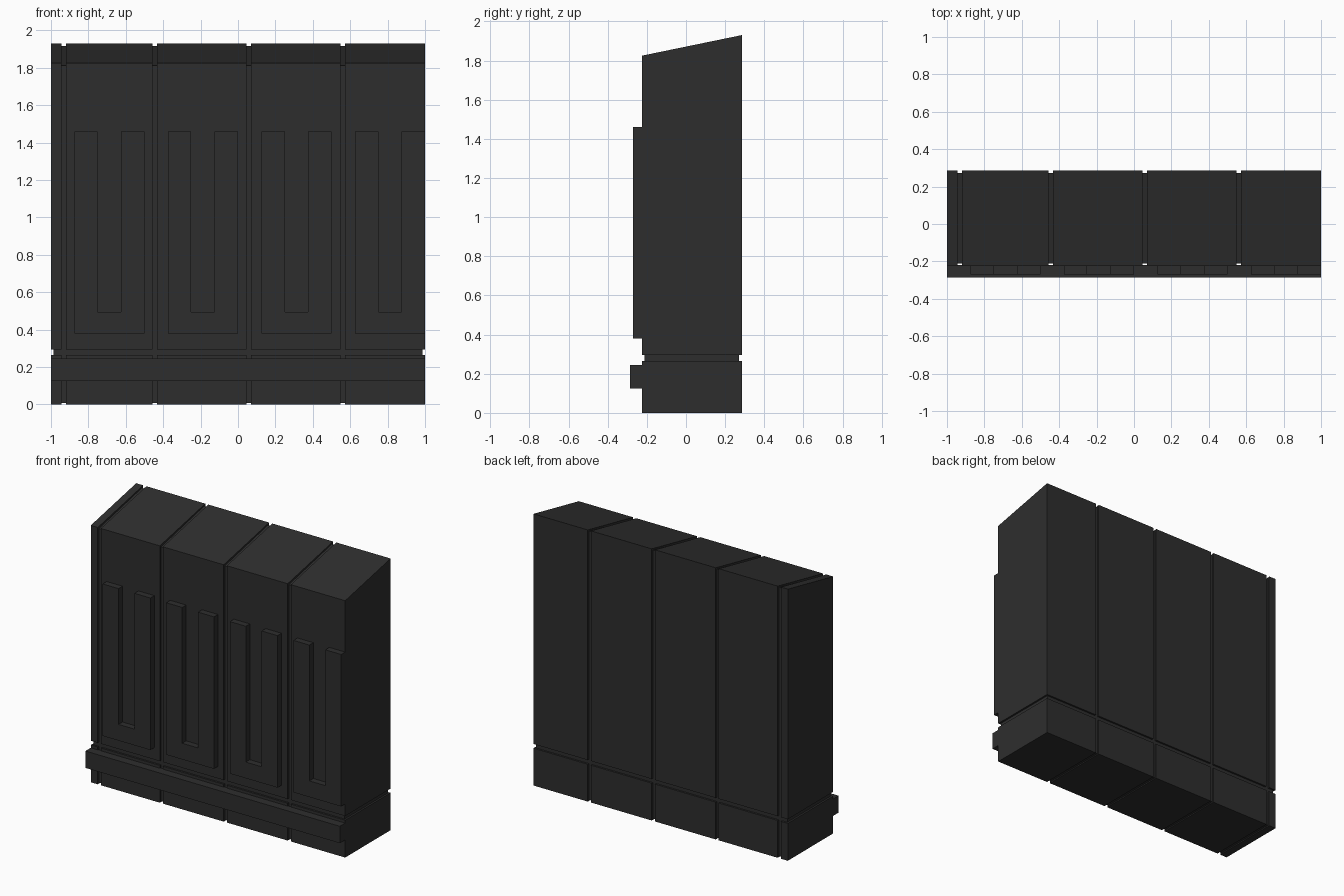
import bpy
import bmesh

cube = bpy.data.objects.get("Cube")
if cube:
    bpy.data.objects.remove(cube, do_unlink=True)

mat = bpy.data.materials.new("charcoal")
mat.use_nodes = True
CHARCOAL = (0.027, 0.027, 0.027, 1)
mat.diffuse_color = CHARCOAL
bsdf = mat.node_tree.nodes["Principled BSDF"]
bsdf.inputs["Base Color"].default_value = CHARCOAL
bsdf.inputs["Roughness"].default_value = 0.8


def prism(name, outline, axis, start, end):
    """Extrude a 2D outline along x (outline in y, z) or y (outline in x, z)."""
    bm = bmesh.new()
    if axis == "x":
        points = [(start, a, b) for a, b in outline]
        move = (end - start, 0, 0)
    else:
        points = [(a, start, b) for a, b in outline]
        move = (0, end - start, 0)
    face = bm.faces.new([bm.verts.new(p) for p in points])
    result = bmesh.ops.extrude_face_region(bm, geom=[face])
    verts = [v for v in result["geom"] if isinstance(v, bmesh.types.BMVert)]
    bmesh.ops.translate(bm, verts=verts, vec=move)
    bmesh.ops.recalc_face_normals(bm, faces=bm.faces[:])
    mesh = bpy.data.meshes.new(name)
    bm.to_mesh(mesh)
    bm.free()
    mesh.materials.append(mat)
    obj = bpy.data.objects.new(name, mesh)
    bpy.context.collection.objects.link(obj)
    return obj


FRONT, BACK = -0.225, 0.285
TOP_FRONT, TOP_BACK = 1.825, 1.93
GAP = 0.013


def side_outline(bottom, inset=0):
    return [(FRONT + inset, bottom), (BACK - inset, bottom),
            (BACK - inset, TOP_BACK - inset), (FRONT + inset, TOP_FRONT - inset)]


# Recessed core seen inside the joints
prism("wall_core", side_outline(0.008, GAP), "x", -1 + GAP, 1 - GAP)

# Slope-topped panels above, plinth blocks below, split by narrow joints
edges = [-1.0, -0.945, -0.92, -0.457, -0.433, 0.045, 0.07, 0.548, 0.573, 1.0]
plinth = [(FRONT, 0), (BACK, 0), (BACK, 0.265), (FRONT, 0.265)]
for i, (left, right) in enumerate(zip(edges[::2], edges[1::2])):
    prism(f"upper_panel_{i + 1}", side_outline(0.295), "x", left, right)
    prism(f"plinth_block_{i + 1}", plinth, "x", left, right)

# Raised U-shaped reliefs on the front
u_shape = [(0, 0.38), (0.375, 0.38), (0.375, 1.46), (0.25, 1.46),
           (0.25, 0.495), (0.125, 0.495), (0.125, 1.46), (0, 1.46)]
for i in range(4):
    x = -0.875 + i * 0.5
    prism(f"u_relief_{i + 1}", [(x + a, z) for a, z in u_shape], "y", -0.27, FRONT + 0.005)

# Bumper rail along the plinth
rail = [(-0.285, 0.125), (FRONT + 0.005, 0.125), (FRONT + 0.005, 0.245), (-0.285, 0.245)]
prism("bumper_rail", rail, "x", -1, 1)
